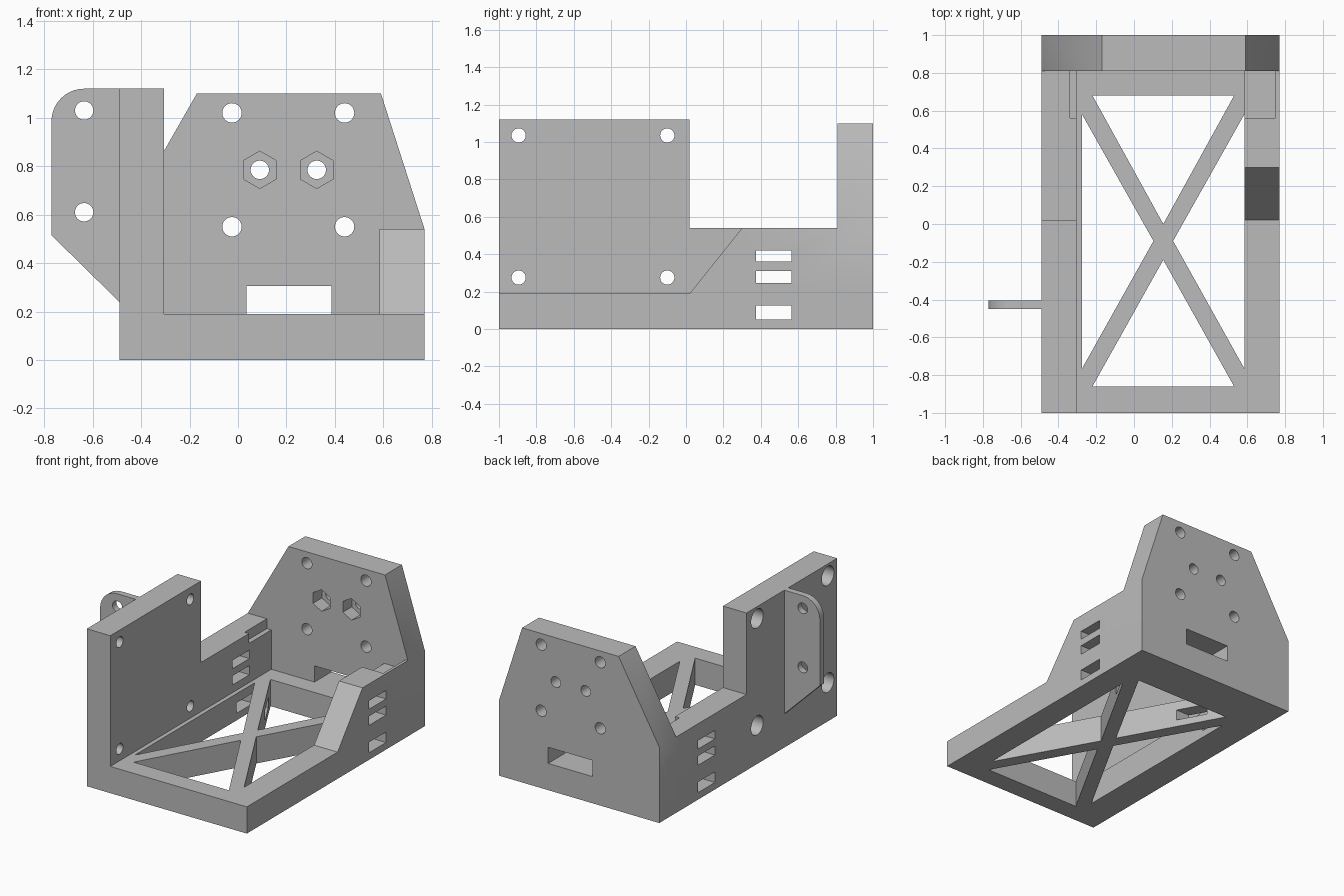
import bpy, bmesh, math
from mathutils import Vector

if "Cube" in bpy.data.objects:
    bpy.data.objects.remove(bpy.data.objects["Cube"], do_unlink=True)

grey = bpy.data.materials.new("plain grey")
grey.use_nodes = True
GREY = (0.5, 0.5, 0.5, 1)
grey.diffuse_color = GREY
grey.node_tree.nodes["Principled BSDF"].inputs["Base Color"].default_value = GREY

# The axis is the extrusion direction; points lie in the two other axes
PLACE = {"x": lambda a, b, d: (d, a, b),
         "y": lambda a, b, d: (a, d, b),
         "z": lambda a, b, d: (a, b, d)}


def prism(name, axis, points, start, end):
    """Extrude a flat outline along an axis."""
    bm = bmesh.new()
    place = PLACE[axis]
    face = bm.faces.new([bm.verts.new(place(a, b, start)) for a, b in points])
    out = bmesh.ops.extrude_face_region(bm, geom=[face])
    shift = Vector(place(0, 0, end - start))
    for v in out["geom"]:
        if isinstance(v, bmesh.types.BMVert):
            v.co += shift
    bmesh.ops.recalc_face_normals(bm, faces=bm.faces[:])
    mesh = bpy.data.meshes.new(name)
    bm.to_mesh(mesh)
    bm.free()
    obj = bpy.data.objects.new(name, mesh)
    bpy.context.scene.collection.objects.link(obj)
    mesh.materials.append(grey)
    return obj


def rect(a0, a1, b0, b1):
    return [(a0, b0), (a1, b0), (a1, b1), (a0, b1)]


def ring(a, b, radius, sides=32):
    turn = math.tau / sides
    return [(a + radius * math.sin(i * turn), b + radius * math.cos(i * turn))
            for i in range(sides)]


def combine(body, other, operation):
    """Apply a boolean and remove the helper."""
    mod = body.modifiers.new("cut", "BOOLEAN")
    mod.operation, mod.solver, mod.object = operation, "EXACT", other
    bpy.context.view_layer.update()
    graph = bpy.context.evaluated_depsgraph_get()
    mesh = bpy.data.meshes.new_from_object(body.evaluated_get(graph))
    body.modifiers.clear()
    body.data = mesh
    bpy.data.objects.remove(other, do_unlink=True)


LEFT, RIGHT = -0.49, 0.77
INNER_L, INNER_R = -0.305, 0.585
FLOOR, RIM, TOP = 0.19, 0.54, 1.12
BACK = 0.81

# Base, two side walls, back plate and side tab, fused into one bracket
bracket = prism("bracket", "z", rect(LEFT, RIGHT, -1, 1), 0, FLOOR)
tall_wall = [(-1, 0), (1, 0), (1, RIM), (0.02, RIM), (0.02, TOP), (-1, TOP)]
low_wall = [(0.02, 0), (1, 0), (1, RIM), (0.3, RIM), (0.02, FLOOR)]
plate = [(LEFT, 0), (RIGHT, 0), (RIGHT, RIM), (0.59, 1.1), (-0.17, 1.1), (LEFT, RIM)]
corner = [(-0.635 - 0.135 * math.cos(t * math.pi / 20),
           0.985 + 0.135 * math.sin(t * math.pi / 20)) for t in range(11)]
tab = [(-0.45, 0.2), (LEFT, 0.24), (-0.77, 0.515)] + corner + [(-0.45, TOP)]
combine(bracket, prism("tall_wall", "x", tall_wall, LEFT, INNER_L), "UNION")
combine(bracket, prism("low_wall", "x", low_wall, INNER_R, RIGHT), "UNION")
combine(bracket, prism("back_plate", "y", plate, BACK, 1), "UNION")
combine(bracket, prism("side_tab", "y", tab, -0.45, -0.405), "UNION")


def cut(axis, points, start, end):
    combine(bracket, prism("cutter", axis, points, start, end), "DIFFERENCE")


# Four triangular floor openings leaving a cross brace
for y_edge, y_tip in ((0.68, 0.0), (-0.86, -0.19)):
    cut("z", [(-0.22, y_edge), (0.53, y_edge), (0.155, y_tip)], -0.1, 0.25)
for x_edge, x_tip in ((-0.275, 0.103), (0.584, 0.207)):
    cut("z", [(x_edge, 0.58), (x_edge, -0.765), (x_tip, -0.09)], -0.1, 0.25)

# Strap slots through both sides
for low, high in ((0.05, 0.125), (0.245, 0.31), (0.36, 0.42)):
    cut("x", rect(0.375, 0.565, low, high), -0.6, 0.9)

# Shallow recess in the wall tops in front of the back plate
cut("y", rect(-0.34, 0.75, 0.47, 0.6), 0.56, BACK)

# Tall wall screw holes, counterbored on the outside
for y in (-0.895, -0.1):
    for z in (0.275, 1.035):
        cut("x", ring(y, z, 0.038), -0.6, -0.2)
        cut("x", ring(y, z, 0.068), -0.6, -0.37)

# Back plate screw holes, nut pockets and cable window
for x in (-0.025, 0.44):
    for z in (0.55, 1.02):
        cut("y", ring(x, z, 0.04), 0.7, 1.1)
for x in (0.09, 0.325):
    cut("y", ring(x, 0.785, 0.038), 0.7, 1.1)
    cut("y", ring(x, 0.785, 0.077, 6), 0.7, 0.91)
cut("y", rect(0.035, 0.385, FLOOR, 0.305), 0.7, 1.1)

# Tab holes
for z in (0.61, 1.03):
    cut("y", ring(-0.635, z, 0.038), -0.5, -0.35)

# Tidy coplanar faces and shade
bm = bmesh.new()
bm.from_mesh(bracket.data)
bmesh.ops.remove_doubles(bm, verts=bm.verts[:], dist=0.0001)
bmesh.ops.dissolve_limit(bm, angle_limit=0.01, verts=bm.verts[:], edges=bm.edges[:])
bm.to_mesh(bracket.data)
bm.free()
bpy.ops.object.select_all(action="DESELECT")
bracket.select_set(True)
bpy.context.view_layer.objects.active = bracket
bpy.ops.object.shade_smooth_by_angle(angle=math.radians(30))
